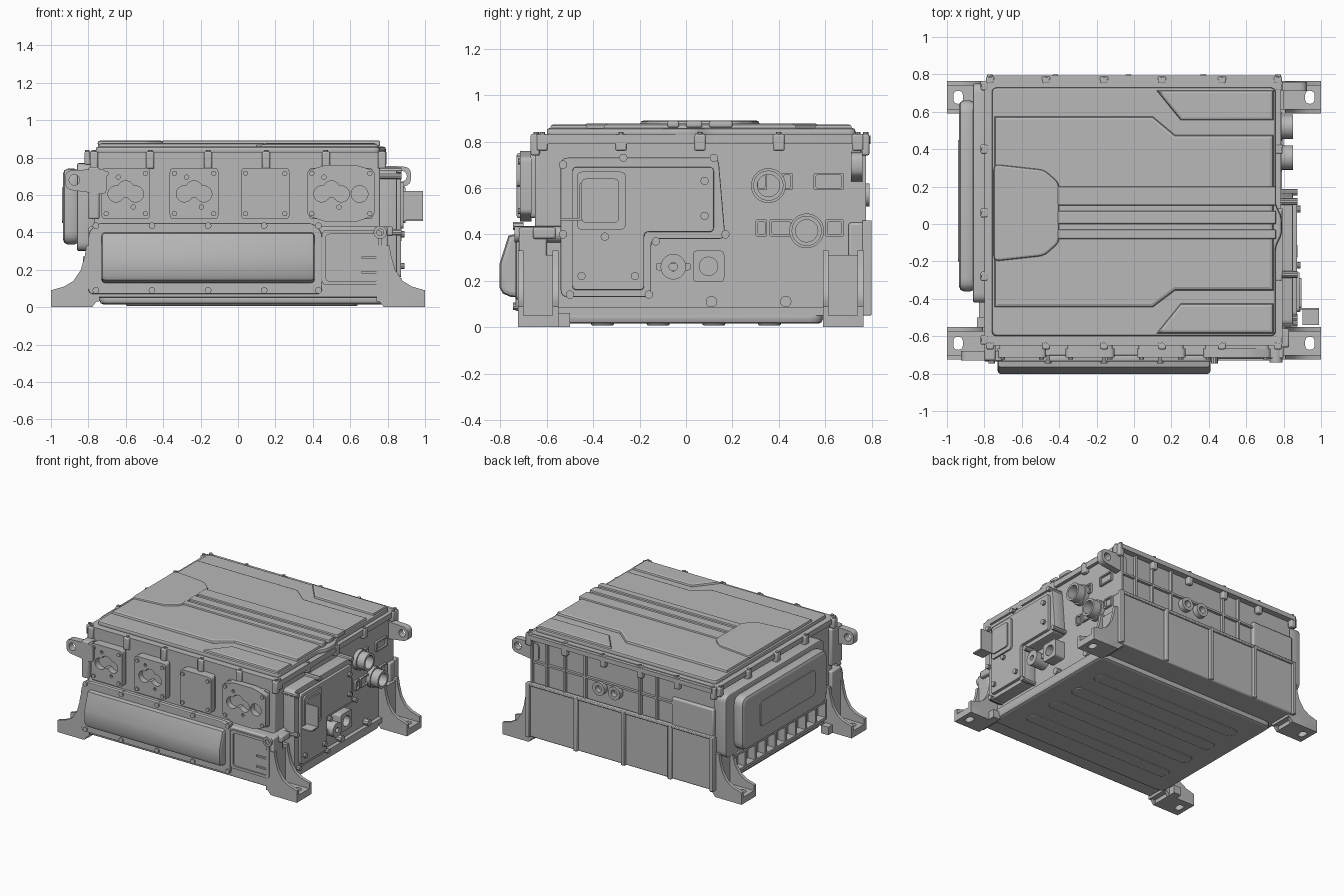
import bpy, math
from mathutils import Matrix, Vector

old = bpy.data.objects.get("Cube")
if old:
    bpy.data.objects.remove(old, do_unlink=True)

metal = bpy.data.materials.new("cast_metal_grey")
metal.use_nodes = True
GREY = (.48, .48, .48, 1)
metal.diffuse_color = GREY
metal.node_tree.nodes["Principled BSDF"].inputs["Base Color"].default_value = GREY

# Local outline plane (u, v) and thickness w mapped to the world for each axis
FRAMES = {
    "x": Matrix(((0, 0, 1), (1, 0, 0), (0, 1, 0))),
    "y": Matrix(((1, 0, 0), (0, 0, -1), (0, 1, 0))),
    "z": Matrix.Identity(3),
}


def finish(name, mesh):
    mesh.name = name
    mesh.materials.clear()
    mesh.materials.append(metal)
    ob = bpy.data.objects.new(name, mesh)
    bpy.context.collection.objects.link(ob)
    return ob


def plate(name, outlines, axis, a, b, bevel=0):
    """Extrude closed outlines (nested ones are holes) from a to b along axis."""
    curve = bpy.data.curves.new(name, "CURVE")
    curve.dimensions, curve.fill_mode = "2D", "BOTH"
    curve.extrude = (b - a) / 2 - bevel
    curve.bevel_depth, curve.offset, curve.bevel_resolution = bevel, -bevel, 1
    for outline in outlines:
        spline = curve.splines.new("POLY")
        spline.points.add(len(outline) - 1)
        for point, (u, v) in zip(spline.points, outline):
            point.co = (u, v, 0, 1)
        spline.use_cyclic_u = True
    temp = bpy.data.objects.new(name + "_outline", curve)
    bpy.context.collection.objects.link(temp)
    bpy.context.view_layer.update()
    graph = bpy.context.evaluated_depsgraph_get()
    mesh = bpy.data.meshes.new_from_object(temp.evaluated_get(graph))
    bpy.data.objects.remove(temp, do_unlink=True)
    middle = (a + b) / 2 * (-1 if axis == "y" else 1)
    mesh.transform(FRAMES[axis].to_4x4() @ Matrix.Translation((0, 0, middle)))
    return finish(name, mesh)


def boxes(name, bounds, bevel=0):
    """One mesh holding several boxes given as (x, x, y, y, z, z)."""
    verts, faces = [], []
    quads = ((0, 1, 3, 2), (4, 6, 7, 5), (0, 4, 5, 1), (2, 3, 7, 6), (0, 2, 6, 4), (1, 5, 7, 3))
    for box in bounds:
        n = len(verts)
        verts += [(x, y, z) for x in box[:2] for y in box[2:4] for z in box[4:]]
        faces += [[n + i for i in quad] for quad in quads]
    mesh = bpy.data.meshes.new(name)
    mesh.from_pydata(verts, [], faces)
    ob = finish(name, mesh)
    if bevel:
        mod = ob.modifiers.new("soft_edges", "BEVEL")
        mod.width, mod.segments = bevel, 2
    return ob


def rounded(points, radius, steps=4):
    out = []
    pts = [Vector(p) for p in points]
    for i, p in enumerate(pts):
        a = p + (pts[i - 1] - p).normalized() * radius
        b = p + (pts[(i + 1) % len(pts)] - p).normalized() * radius
        for k in range(steps + 1):
            t = k / steps
            out.append(tuple(a * (1 - t) ** 2 + p * (2 * t * (1 - t)) + b * t * t))
    return out


def rect(u, u2, v, v2, radius=.02):
    return rounded([(u, v), (u2, v), (u2, v2), (u, v2)], radius)


def circle(u, v, r, n=20):
    return [(u + r * math.cos(math.tau * i / n), v + r * math.sin(math.tau * i / n)) for i in range(n)]


def keyhole(u, v, circles, n=72):
    """Union outline of overlapping circles, traced by rays from (u, v)."""
    out = []
    for i in range(n):
        d = Vector((math.cos(math.tau * i / n), math.sin(math.tau * i / n)))
        reach = 0
        for cu, cv, r in circles:
            c = Vector((cu, cv))
            disc = d.dot(c) ** 2 - c.length_squared + r * r
            if disc >= 0:
                reach = max(reach, d.dot(c) + math.sqrt(disc))
        out.append((u + d.x * reach, v + d.y * reach))
    return out


def bolts(name, points, axis, a, b, r=.014):
    return plate(name, [circle(u, v, r, 10) for u, v in points], axis, a, b)


# Housing, lower front wall, floor pan
boxes("housing", [(-.77, .76, -.65, .75, .05, .8)], .01)
boxes("lower_front_wall", [(-.8, .8, -.72, -.6, .05, .43)], .01)
plate("floor_pan", [rect(-.74, .79, -.58, .59, .06)], "z", .015, .07, .02)
plate("floor_ridges", [rect(-.6, .64, y - .05, y + .05, .045) for y in (-.36, -.12, .12, .36)],
      "z", .007, .03, .008)

# Flange with bolted lugs
plate("top_flange", [rounded([(-.8, -.65), (.795, -.65), (.795, .02), (.785, .1), (.785, .77), (-.8, .77)], .02)],
      "z", .79, .83)
boxes("back_lip", [(-.77, .77, .76, .795, .79, .825)])
lug_x = [-.77, -.47, -.16, .15, .47, .77]
lug_y = [-.62, -.28, .06, .4, .74]
boxes("flange_lugs", [(x - .022, x + .022, y - .02, y + .02, .74, .832) for x in lug_x for y in (-.65, .77)]
      + [(x - .02, x + .02, y - .025, y + .025, .76, .832) for y in lug_y for x in (-.8, .775)], .008)
bolts("flange_bolts", [(x, y) for x in lug_x for y in (-.645, .775)]
      + [(x, y) for y in lug_y for x in (-.805, .78)], "z", .82, .84, .012)

# Stepped lid with raised tongue and fingers
lid = [(-.76, -.6), (.757, -.6), (.757, -.12), (.79, -.06), (.79, .04), (.757, .1), (.757, .73), (-.76, .73)]
plate("lid", [rounded(lid, .03)], "z", .82, .858, .012)
plate("lid_plateau", [[(-.745, .575), (.1, .575), (.22, .475), (.745, .475), (.745, -.355), (.22, -.355),
                       (.1, -.445), (-.745, -.445)]], "z", .84, .877, .017)
for name, side in (("lid_back_pad", 1), ("lid_front_pad", -1)):
    mid = .065
    pad = [(.12, mid + side * .65), (.25, mid + side * .49), (.745, mid + side * .49), (.745, mid + side * .65)]
    plate(name, [pad[::side]], "z", .84, .874, .015)
plate("lid_tongue", [rounded([(-.75, .32), (-.48, .29), (-.4, .22), (-.4, -.1), (-.48, -.17), (-.75, -.2)], .03)],
      "z", .86, .89, .012)
plate("lid_fingers", [rect(-.41, .76, y, y + w, .01) for y, w in ((.1, .1), (0, .07), (-.08, .05))],
      "z", .86, .89, .008)

# Front port plates
ports = [("left_port", -.6, .13, 1), ("inner_port", -.235, .13, 1), ("blank_port", .145, .13, 0),
         ("wide_port", .55, .18, 2)]
for name, x, half, kind in ports:
    low, high = .47, .745
    if kind == 2:
        frame = rounded([(x - half, .49), (x - .08, .455), (x + .08, .455), (x + half, .49), (x + half, .73),
                         (x + .08, .76), (x - .08, .76), (x - half, .73)], .02)
    else:
        frame = rect(x - half, x + half, low, high, .025)
    holes = []
    if kind:
        shift = -.05 * (kind - 1)
        holes = [keyhole(x + shift, .61, [(0, .02, .045), (-.052, -.005, .043), (.052, -.005, .043)])]
        holes += [circle(x + shift + d, .61 + e, .012, 10) for d, e in ((-.04, .085), (.04, -.075))]
    if kind == 2:
        holes.append(circle(x + .1, .605, .045))
    plate(name + "_boss", [rect(x - half + .01, x + half - .01, low, high)], "y", -.67, -.64)
    plate(name, [frame] + holes, "y", -.715, -.665)
    bolts(name + "_bolts", [(x + s * (half - .025), z) for s in (-1, 1) for z in (.5, .715)], "y", -.725, -.7)

# Lower front cover, its gasket frame and the side recess
plate("front_cover_frame", [rounded([(-.8, .07), (.45, .07), (.45, .4), (.4, .45), (-.75, .45), (-.8, .4)], .03)],
      "y", -.735, -.7, .006)
plate("front_cover", [[(-.68, .125), (-.755, .13), (-.79, .145), (-.803, .17), (-.803, .275), (-.765, .395),
                       (-.68, .41)]], "x", -.73, .41, .02)
bolts("front_cover_bolts", [(x, z) for x in (-.76, -.46, -.16, .14, .43) for z in (.09, .435)], "y", -.745, -.7, .018)
plate("front_access_frame", [rect(.45, .77, .12, .41), rect(.47, .75, .14, .39)], "y", -.73, -.71)
boxes("access_ribs", [(.66, .75, -.73, -.71, z, z + .012) for z in (.18, .26)])
plate("front_spigot", [circle(.76, .4, .035), circle(.76, .4, .018)], "y", -.74, -.52)
boxes("spigot_arm", [(.7, .83, -.66, -.56, .38, .43)], .01)

# Feet: slotted floor, side webs and back wall
web = [(.78, 0), (1, 0), (1, .09), (.93, .11), (.88, .14), (.84, .2), (.82, .27), (.81, .33), (.74, .33), (.74, .05)]
for end, y, y2 in (("front", -.725, -.55), ("back", .59, .765)):
    for hand, s in (("right", -1), ("left", 1)):
        mid = (y + y2) / 2
        slot = rect(s * .94 - .025, s * .94 + .025, mid - .035, mid + .035, .025)
        near, wall, far = s * .74, s * .8, s
        plate(f"{end}_{hand}_foot", [rect(min(s * .78, far), max(s * .78, far), y, y2, .008), slot], "z", 0, .05)
        for k, w in enumerate((y, y2 - .025)):
            shape = [(s * u, v) for u, v in web]
            plate(f"{end}_{hand}_foot_web_{k}", [shape[::s]], "y", w, w + .025)
        boxes(f"{end}_{hand}_foot_wall", [(min(near, wall), max(near, wall), y, y2, .03, .31)])
boxes("front_foot_heels", [(x, x + .06, -.56, -.5, 0, .06) for x in (-.84, .78)])

# Lifting eyes on opposite corners
for name, s, y, z in (("front_lifting_eye", -1, -.73, .68), ("back_lifting_eye", 1, .71, .7)):
    shape = rounded([(s * .7, z - .08), (s * .925, z - .05), (s * .925, z + .05), (s * .7, z + .06)], .04)
    plate(name, [shape[::s], circle(s * .875, z, .028)], "y", y, y + .05)
boxes("eye_root", [(-.8, -.74, -.73, -.6, .47, .75)], .01)

# Side cover with its sub-cover and connectors on the model's left
ell = [(-.54, .13), (-.15, .13), (-.15, .38), (.17, .38), (.14, .73), (-.54, .73)]
inner = [(-.49, .16), (-.18, .16), (-.18, .41), (.12, .41), (.12, .69), (-.49, .69)]
plate("side_box", [rounded(ell, .03)], "x", .73, .85, .005)
plate("side_cover", [rounded(inner, .02)], "x", .84, .872, .005)
side_points = [(-.53, .7), (-.27, .73), (.12, .73), (.17, .4), (-.13, .37), (-.16, .14), (-.5, .14), (-.53, .4)]
bolts("side_box_bolts", side_points, "x", .75, .875, .018)
bolts("side_cover_bolts", [(.08, .63), (.08, .48), (-.35, .39), (-.22, .22), (-.45, .22)], "x", .86, .89, .018)
plate("sub_cover", [rect(-.47, -.26, .42, .67, .025)], "x", .86, .885)
plate("sub_cover_panel", [rect(-.45, -.29, .45, .64)], "x", .88, .895)
boxes("side_tab", [(.86, .99, -.46, -.45, .46, .62), (.9, .99, -.54, -.455, .46, .47)])
plate("round_connector", [circle(-.055, .26, .055), circle(-.055, .26, .018)], "x", .74, .87)
plate("connector_arms", [rect(-.13, .02, .245, .275, .01)], "x", .74, .83)
plate("square_connector", [rect(.03, .165, .195, .33), circle(.097, .262, .04)], "x", .74, .84)
for name, y, z in (("upper_pipe", .355, .61), ("lower_pipe", .52, .415)):
    plate(name, [circle(y, z, .065, 28), circle(y, z, .048, 28)], "x", .74, .85)
    plate(name + "_collar", [circle(y, z, .075, 28), circle(y, z, .05, 28)], "x", .74, .79)
for k, (y, y2, z) in enumerate([(.3, .35, .39), (.36, .46, .39), (.6, .68, .39), (.3, .35, .59),
                                (.41, .46, .59), (.55, .68, .59)]):
    plate(f"left_side_pocket_{k}", [rect(y, y2, z, z + .075, .01), rect(y + .01, y2 - .01, z + .01, z + .065, .008)],
          "x", .74, .775)
bolts("drain_pegs", [(y, .11) for y in (.11, .43)], "x", .74, .8, .025)
boxes("left_sill", [(.74, .79, -.55, .6, .05, .085)])

# Bulged cover and ledge frame on the model's right
plate("right_cover_frame", [rect(-.42, .75, .3, .77, .05)], "x", -.86, -.76, .008)
plate("right_cover", [rect(-.36, .66, .335, .74, .07)], "x", -.935, -.85, .025)
plate("right_cover_panel", [rect(-.2, .45, .45, .64, .03)], "x", -.942, -.93)
boxes("right_ledges", [(-.83, -.76, -.5, .58, z, z + .02) for z in (.12, .25)]
      + [(-.83, -.76, y / 100, y / 100 + .02, .12, .27) for y in range(-50, 60, 12)])

# Back skirt, ribs and round fittings
boxes("back_skirt", [(-.78, .78, .7, .78, .05, .45)], .01)
boxes("skirt_ribs", [(x - .015, x + .015, .76, .8, .05, .46) for x in (-.77, -.42, -.03, .37, .77)]
      + [(-.78, .78, .76, .795, .44, .46)], .005)
boxes("back_panel", [(-.77, -.42, .74, .775, .45, .66)], .01)
boxes("back_wall_ribs", [(x, x + .015, .74, .775, .45, .8) for x in (-.3, -.16, .3, .47, .62, .745)]
      + [(-.42, .76, .74, .77, .61, .625)])
for name, x in (("back_fitting_left", .18), ("back_fitting_right", .05)):
    plate(name, [circle(x, .57, .05), circle(x, .57, .025)], "y", .74, .79)

# Smooth rounded surfaces, keep hard edges
for ob in bpy.context.view_layer.objects:
    ob.select_set(ob.type == "MESH" and metal.name in ob.data.materials)
    if ob.select_get():
        bpy.context.view_layer.objects.active = ob
bpy.ops.object.shade_smooth_by_angle(angle=math.radians(30))
